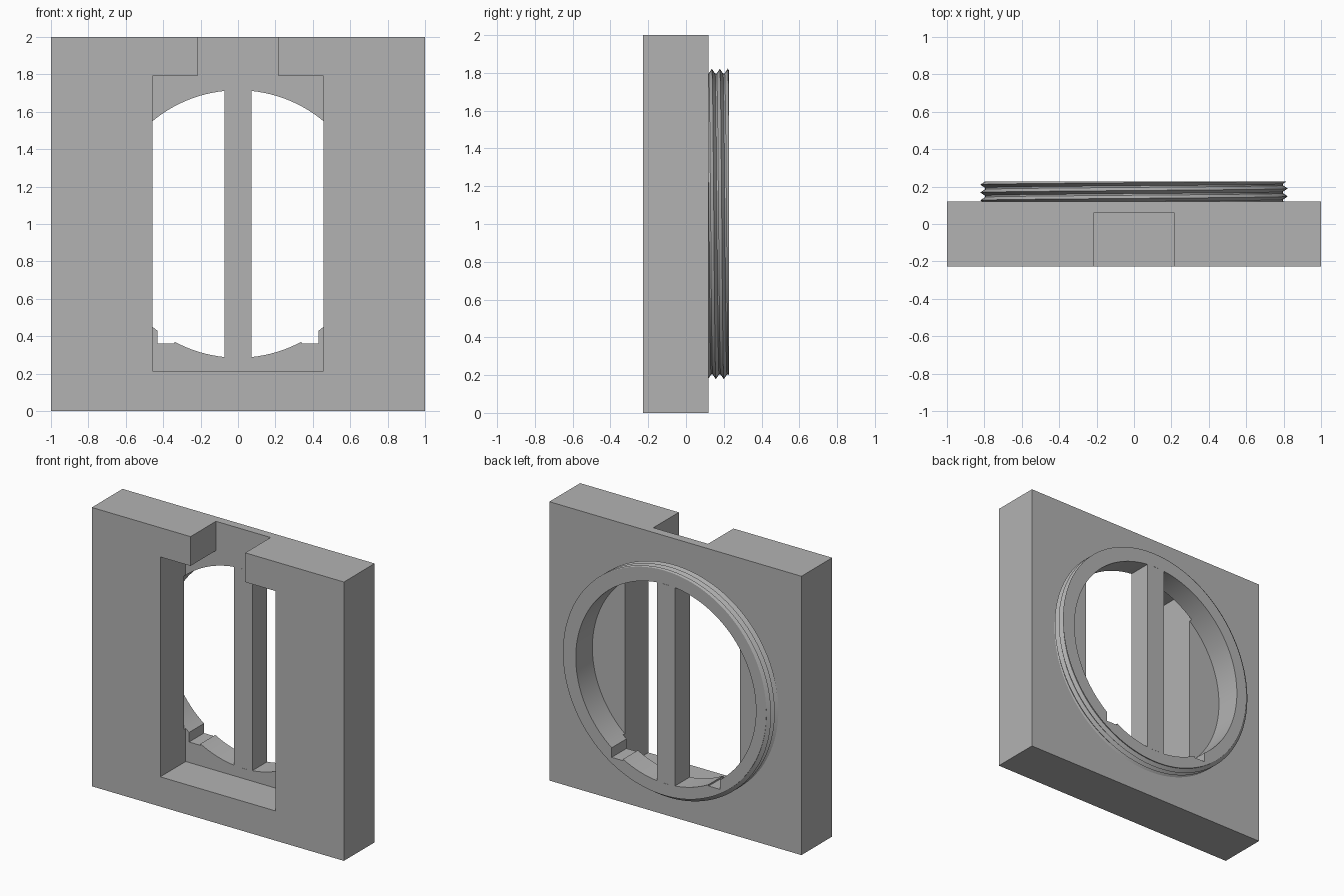
import bpy, bmesh, math

FRONT, BACK, RIM, WALL = -0.228, 0.12, 0.228, 0.06   # depth levels along y
BORE, CORE, ROOT, CREST = 0.715, 0.78, 0.797, 0.822  # radii
PITCH, SEGS, MID = 0.042, 128, 1.0

cube = bpy.data.objects.get("Cube")
if cube:
    bpy.data.objects.remove(cube, do_unlink=True)

grey = bpy.data.materials.new("matte_grey")
grey.use_nodes = True
colour = (0.45, 0.45, 0.45, 1)
grey.diffuse_color = colour
for node in grey.node_tree.nodes:
    if node.type == 'BSDF_PRINCIPLED':
        node.inputs["Base Color"].default_value = colour


def add_object(name, bm):
    bmesh.ops.recalc_face_normals(bm, faces=bm.faces[:])
    mesh = bpy.data.meshes.new(name)
    bm.to_mesh(mesh)
    bm.free()
    mesh.materials.append(grey)
    obj = bpy.data.objects.new(name, mesh)
    bpy.context.collection.objects.link(obj)
    return obj


def box(name, x0, x1, y0, y1, z0, z1):
    bm = bmesh.new()
    bmesh.ops.create_cube(bm, size=1)
    for v in bm.verts:
        v.co = (x0 + (v.co.x + 0.5) * (x1 - x0),
                y0 + (v.co.y + 0.5) * (y1 - y0),
                z0 + (v.co.z + 0.5) * (z1 - z0))
    return add_object(name, bm)


def cylinder(name, radius, y0, y1):
    bm = bmesh.new()
    bmesh.ops.create_cone(bm, cap_ends=True, segments=SEGS, radius1=radius,
                          radius2=radius, depth=y1 - y0)
    for v in bm.verts:
        x, y, z = v.co
        v.co = (x, z + (y0 + y1) / 2, MID - y)
    return add_object(name, bm)


def select_only(obj):
    bpy.ops.object.select_all(action='DESELECT')
    obj.select_set(True)
    bpy.context.view_layer.objects.active = obj


def combine(target, tool, operation):
    mod = target.modifiers.new(operation.lower(), 'BOOLEAN')
    mod.object, mod.operation, mod.solver = tool, operation, 'EXACT'
    select_only(target)
    bpy.ops.object.modifier_apply(modifier=mod.name)
    bpy.data.objects.remove(tool, do_unlink=True)


def smooth(obj, degrees):
    select_only(obj)
    bpy.ops.object.shade_smooth_by_angle(angle=math.radians(degrees))


# Square plate with a round collar on the back
body = box("plate_and_collar", -1, 1, FRONT, BACK, 0, 2)
combine(body, cylinder("collar_core", CORE, BACK - 0.03, RIM), 'UNION')

# Front pocket, top slot, round opening and the two small notches
cutters = [
    box("pocket_cutter", -0.457, 0.457, FRONT - 0.1, WALL, 0.213, 1.79),
    box("slot_cutter", -0.217, 0.217, FRONT - 0.1, WALL, 1.7, 2.1),
    cylinder("bore_cutter", BORE, WALL - 0.02, RIM + 0.1),
]
for side in (-1, 1):
    xs = sorted((side * 0.34, side * 0.43))
    cutters.append(box("notch_cutter", *xs, WALL - 0.03, RIM + 0.1, 0.36, 0.5))
for cutter in cutters:
    combine(body, cutter, 'DIFFERENCE')
smooth(body, 25)

# Upright bar across the opening
box("centre_bar", -0.072, 0.072, WALL, RIM, MID - 0.714, MID + 0.714)


# Helical screw thread around the collar
def thread_radius(y, turn):
    phase = ((y - 0.137) / PITCH - turn + 0.5) % 1 - 0.5
    return ROOT + (CREST - ROOT) * max(0, 1 - abs(phase) / 0.4)


bm = bmesh.new()
columns = []
for i in range(SEGS + 1):
    turn = i / SEGS
    a = turn * math.tau
    points = []
    for k in range(-3, 5):
        for step in (-0.4, 0, 0.4):
            y = 0.137 + PITCH * (k + step + turn)
            y = min(max(y, BACK), RIM)
            points.append((thread_radius(y, turn), y))
    points.append((CORE, RIM))
    columns.append([bm.verts.new((r * math.sin(a), y, MID + r * math.cos(a)))
                    for r, y in points])
for left, right in zip(columns, columns[1:]):
    for j in range(len(left) - 1):
        bm.faces.new((left[j], left[j + 1], right[j + 1], right[j]))
bmesh.ops.remove_doubles(bm, verts=bm.verts[:], dist=0.00005)
bmesh.ops.dissolve_degenerate(bm, edges=bm.edges[:], dist=0.00005)
thread = add_object("screw_thread", bm)
smooth(thread, 25)
bpy.ops.object.select_all(action='DESELECT')
